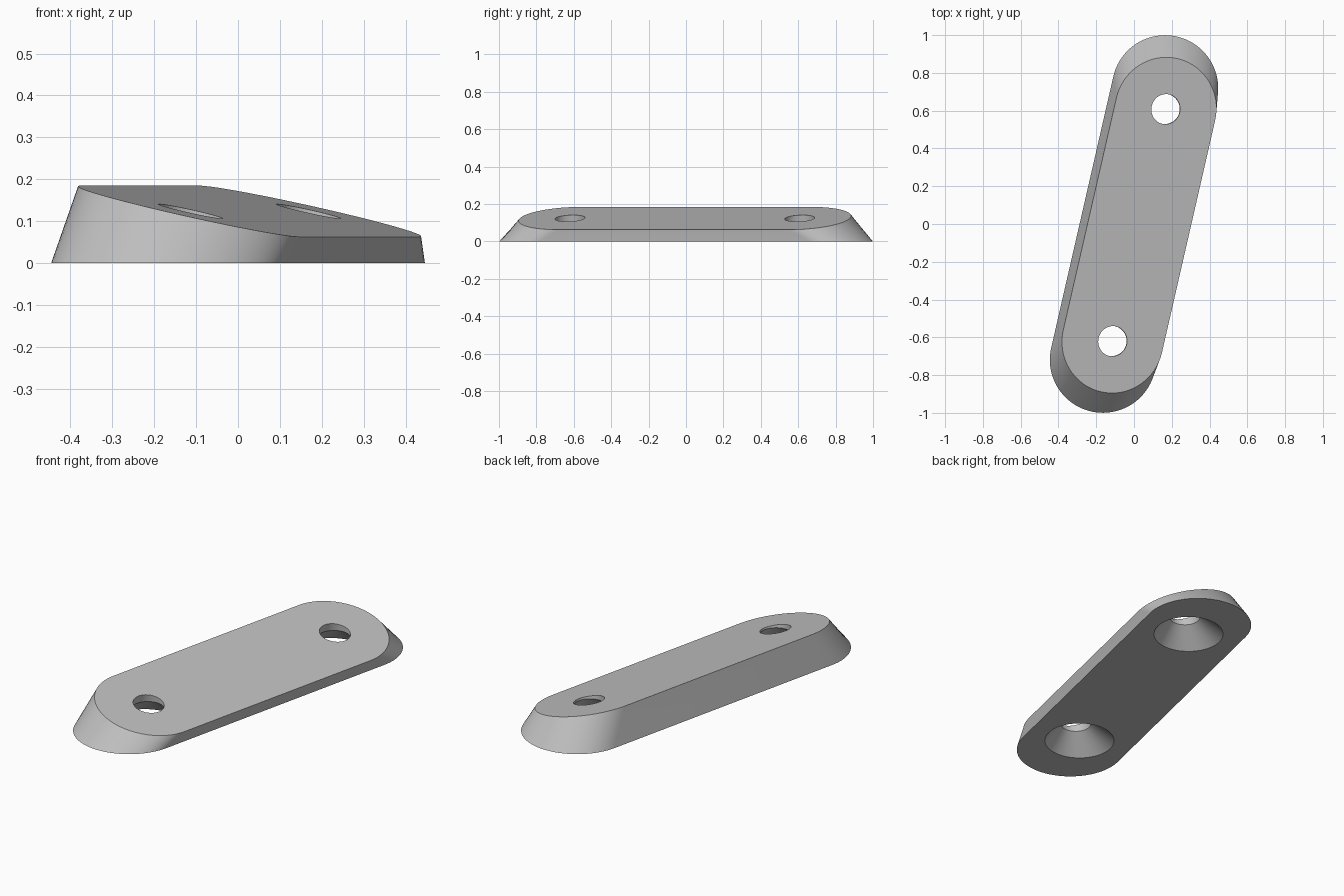
import bpy, bmesh, math
from mathutils import Matrix, Vector

cube = bpy.data.objects.get("Cube")
if cube:
    bpy.data.objects.remove(cube)

TURN = Matrix.Rotation(math.radians(-12.9), 4, 'Z')   # plate runs slightly off the y axis
SLOPE = 0.2276                                        # sideways tilt of the top face
MID = 0.124                                           # height of the top face at its middle
SHIFT = MID * SLOPE                                   # sideways lean of the top outline
HOLE_AT = 0.63

grey = bpy.data.materials.new("plain grey")
grey.use_nodes = True
colour = (0.53, 0.53, 0.53, 1)
grey.diffuse_color = colour
grey.node_tree.nodes["Principled BSDF"].inputs["Base Color"].default_value = colour


def loft(name, rings):
    """Skin a closed solid through rings of equal point count."""
    bm = bmesh.new()
    loops = [[bm.verts.new(TURN @ Vector(p)) for p in ring] for ring in rings]
    count = len(loops[0])
    for low, high in zip(loops, loops[1:]):
        for i in range(count):
            j = (i + 1) % count
            bm.faces.new((low[i], low[j], high[j], high[i]))
    bm.faces.new(loops[0][::-1])
    bm.faces.new(loops[-1])
    bmesh.ops.recalc_face_normals(bm, faces=bm.faces)
    mesh = bpy.data.meshes.new(name)
    bm.to_mesh(mesh)
    bm.free()
    mesh.materials.append(grey)
    obj = bpy.data.objects.new(name, mesh)
    bpy.context.collection.objects.link(obj)
    return obj


def stadium(half_width, cap, half_length, shift, height, steps=40):
    """Long outline with a rounded cap at each end."""
    points = []
    for end in (1, -1):
        for i in range(steps + 1):
            a = math.pi * i / steps
            u = shift + end * half_width * math.cos(a)
            v = end * (half_length + cap * math.sin(a))
            points.append((u, v, height(u - shift)))
    return points


def circle(radius, v, z, steps=64):
    """Ring on the leaning axis of a screw hole."""
    turns = [math.tau * i / steps for i in range(steps)]
    return [(z * SLOPE + radius * math.cos(a), v + radius * math.sin(a), z) for a in turns]


# Tapered plate with a tilted top
plate = loft("wedge_plate", [
    stadium(0.281, 0.28, 0.738, 0, lambda u: 0),
    stadium(0.268, 0.275, 0.63, SHIFT, lambda u: MID - SLOPE * u),
])

# Countersunk screw holes, wide at the underside
for side, v in (("front", -HOLE_AT), ("back", HOLE_AT)):
    cutter = loft(side + "_hole_cutter", [
        circle(0.203, v, -0.02), circle(0.08, v, 0.097), circle(0.08, v, 0.25)])
    cutter.hide_render = True
    cut = plate.modifiers.new(side + "_hole", 'BOOLEAN')
    cut.operation = 'DIFFERENCE'
    cut.solver = 'EXACT'
    cut.object = cutter
    bpy.context.view_layer.objects.active = plate
    bpy.ops.object.modifier_apply(modifier=cut.name)
    bpy.data.objects.remove(cutter)

# Smooth caps and holes, crisp rims
bpy.ops.object.select_all(action='DESELECT')
plate.select_set(True)
bpy.context.view_layer.objects.active = plate
bpy.ops.object.shade_smooth_by_angle(angle=math.radians(25))
